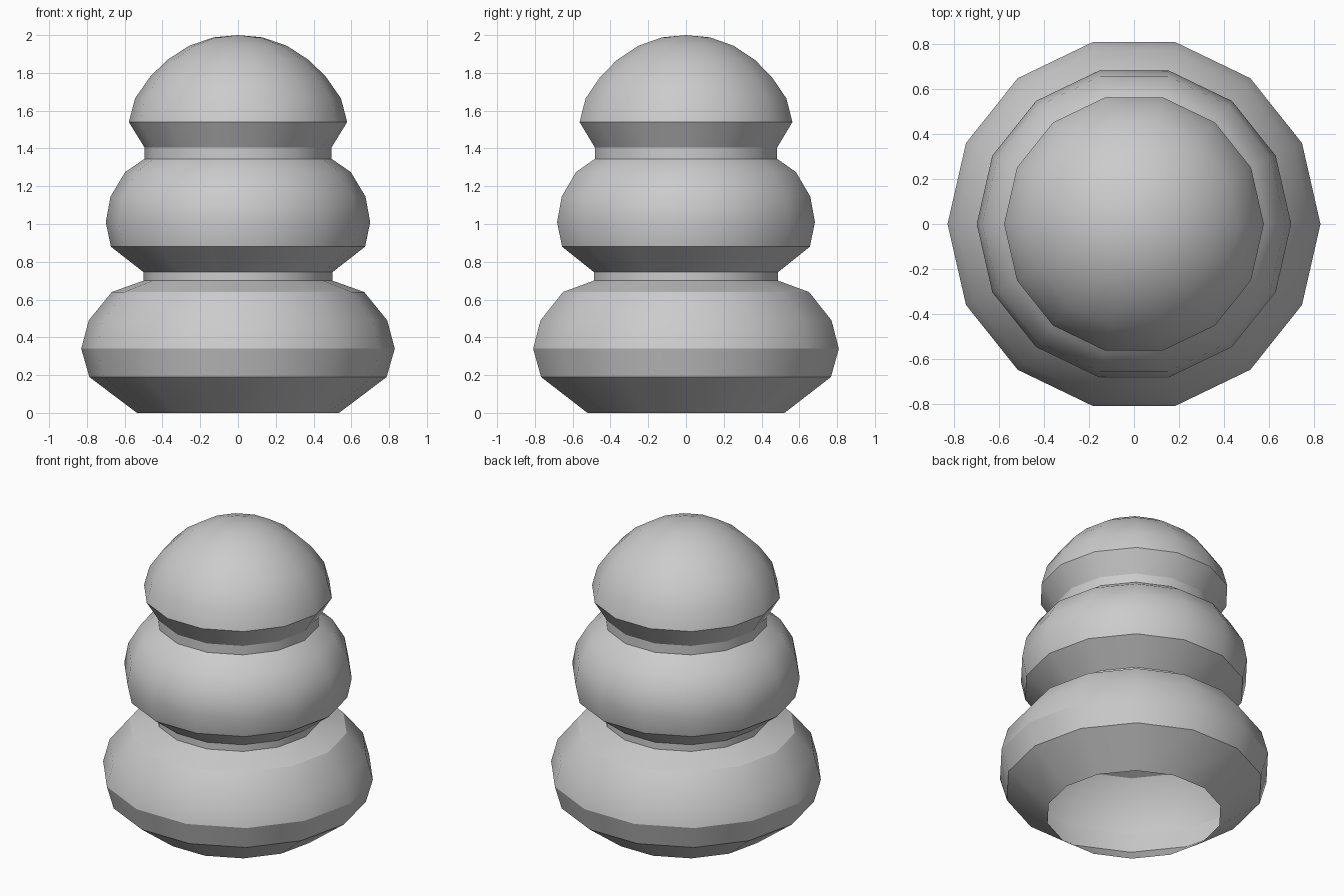
import bpy, bmesh, math

cube = bpy.data.objects.get("Cube")
if cube:
    bpy.data.objects.remove(cube, do_unlink=True)

SIDES = 14

grey = bpy.data.materials.new("light_grey")
grey.use_nodes = True
colour = (0.6, 0.6, 0.6, 1)
grey.diffuse_color = colour
grey.node_tree.nodes["Principled BSDF"].inputs["Base Color"].default_value = colour


def lathe(name, profile):
    """Revolve (radius, height) points around z as an open shell."""
    bm = bmesh.new()
    rings = []
    for r, z in profile:
        if r == 0:
            rings.append([bm.verts.new((0, 0, z))] * SIDES)
            continue
        angles = [math.tau * i / SIDES for i in range(SIDES)]
        rings.append([bm.verts.new((r * math.cos(a), r * math.sin(a), z)) for a in angles])
    for low, high in zip(rings, rings[1:]):
        for i in range(SIDES):
            j = (i + 1) % SIDES
            corners = [low[i], low[j], high[j], high[i]]
            bm.faces.new(list(dict.fromkeys(corners)))
    mesh = bpy.data.meshes.new(name)
    bm.to_mesh(mesh)
    bm.free()
    mesh.materials.append(grey)
    obj = bpy.data.objects.new(name, mesh)
    bpy.context.collection.objects.link(obj)
    bpy.ops.object.select_all(action="DESELECT")
    obj.select_set(True)
    bpy.context.view_layer.objects.active = obj
    bpy.ops.object.shade_smooth_by_angle(angle=math.radians(30))
    return obj


# Wide bottom tier, open underneath, with its narrow neck
lathe("bottom_tier", [(0.535, 0), (0.787, 0.19), (0.83, 0.34), (0.79, 0.49),
                      (0.668, 0.64), (0.50, 0.70), (0.50, 0.745)])

# Middle tier and neck
lathe("middle_tier", [(0.50, 0.745), (0.673, 0.88), (0.70, 1.01), (0.675, 1.145),
                      (0.597, 1.275), (0.495, 1.345), (0.495, 1.405)])

# Domed cap
lathe("domed_cap", [(0.495, 1.405), (0.578, 1.54), (0.545, 1.665), (0.465, 1.78),
                    (0.375, 1.868), (0.26, 1.943), (0.13, 1.988), (0, 2)])
